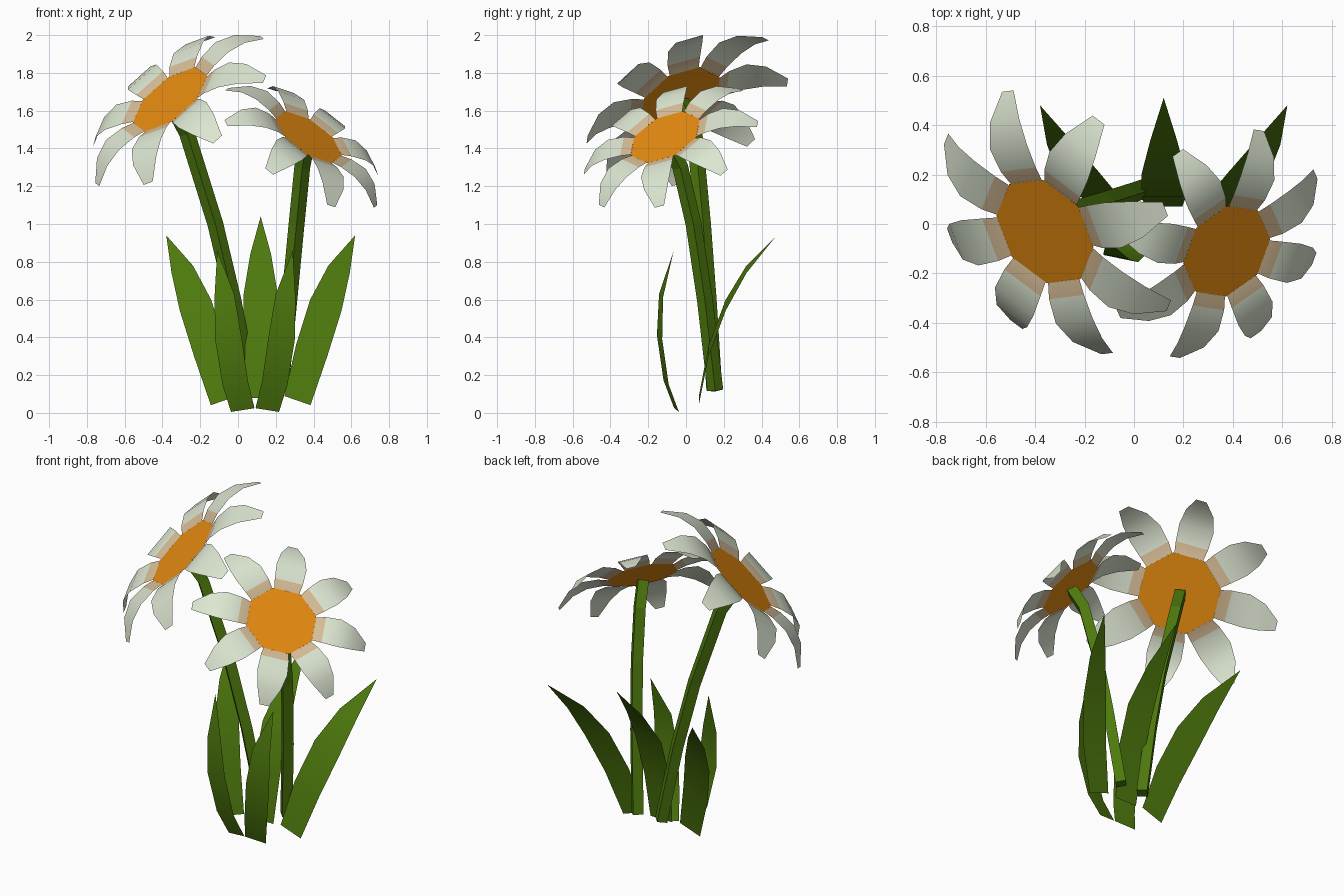
import bpy, math
from mathutils import Vector

if "Cube" in bpy.data.objects:
    bpy.data.objects.remove(bpy.data.objects["Cube"])


def material(name, rgb):
    m = bpy.data.materials.new(name)
    m.diffuse_color = (*rgb, 1)
    m.use_nodes = True
    m.node_tree.nodes["Principled BSDF"].inputs["Base Color"].default_value = m.diffuse_color
    return m


WHITE = material("petal_white", (0.72, 0.79, 0.64))
TAN = material("petal_base_tan", (0.68, 0.51, 0.31))
ORANGE = material("center_orange", (0.83, 0.27, 0.005))
GREEN = material("leaf_green", (0.075, 0.19, 0.004))


def build(name, verts, faces, mats, smooth=False, slots=None):
    me = bpy.data.meshes.new(name)
    me.from_pydata([tuple(v) for v in verts], [], faces)
    for m in mats:
        me.materials.append(m)
    for i, p in enumerate(me.polygons):
        p.use_smooth = smooth
        if slots:
            p.material_index = slots[i]
    ob = bpy.data.objects.new(name, me)
    bpy.context.collection.objects.link(ob)
    return ob


# petal rows: radius, half width, height above the disc plane
PETAL = [(0.222, 0.085, 0.0), (0.285, 0.095, 0.018), (0.39, 0.101, 0.025),
         (0.49, 0.080, -0.008), (0.587, 0.031, -0.088)]


def flower(tag, center, normal, toward, s):
    c, n = Vector(center), Vector(normal).normalized()
    u = Vector(toward)
    u = (u - n * u.dot(n)).normalized()
    v = n.cross(u)

    def direction(a):
        return u * math.cos(a) + v * math.sin(a)

    # orange octagon disc
    ring = [c + direction((k + 0.5) * math.pi / 4) * 0.24 * s for k in range(8)]
    build("flower_center_" + tag, ring, [tuple(range(8))], [ORANGE])
    # eight drooping petals, tan at the base
    verts, faces, slots = [], [], []
    for k in range(8):
        d = direction(k * math.pi / 4)
        side = n.cross(d)
        for i, (r, w, h) in enumerate(PETAL):
            if i:
                b = len(verts)
                faces.append((b - 2, b, b + 1, b - 1))
                slots.append(1 if i == 1 else 0)
            p = c + (d * r + n * h) * s
            verts += [p - side * w * s, p + side * w * s]
    build("petals_" + tag, verts, faces, [WHITE, TAN], True, slots)


def stem(tag, path, r=0.042):
    # four-sided stem swept along the path
    pts = [Vector(p) for p in path]
    verts, faces = [], []
    for i, p in enumerate(pts):
        t = (pts[min(i + 1, len(pts) - 1)] - pts[max(i - 1, 0)]).normalized()
        ax = Vector((0, 1, 0)).cross(t).normalized()
        ay = t.cross(ax)
        for k in range(4):
            a = k * math.pi / 2
            verts.append(p + (ax * math.cos(a) + ay * math.sin(a)) * r)
            if i:
                b, j = 4 * (i - 1), (k + 1) % 4
                faces.append((b + k, b + j, b + 4 + j, b + 4 + k))
    faces += [(3, 2, 1, 0), tuple(range(len(verts) - 4, len(verts)))]
    build("stem_" + tag, verts, faces, [GREEN])


def leaf(tag, path, widths, twist=0.0):
    # curved blade ending in a point; twist turns its right edge back
    pts = [Vector(p) for p in path]
    lean = pts[-1] - pts[0]
    side = Vector((lean.z, 0, -lean.x)).normalized() + Vector((0, twist, 0))
    verts, faces = [], []
    for p, w in zip(pts, widths):
        verts += [p - side * w, p + side * w]
    for i in range(len(widths) - 1):
        b = 2 * i
        faces.append((b, b + 1, b + 3, b + 2))
    verts.append(pts[-1])
    m = len(verts)
    faces.append((m - 3, m - 2, m - 1))
    build("leaf_" + tag, verts, faces, [GREEN], True)


flower("left", (-0.36, -0.03, 1.66), (-0.576, -0.418, 0.702), (0.49, 0.09, 0.335), 1.0)
flower("right", (0.375, -0.11, 1.46), (0.528, -0.40, 0.748), (-0.425, 0.085, 0.265), 0.86)

stem("left", [(0.065, 0.15, 0.12), (-0.025, 0.12, 0.6), (-0.12, 0.09, 1.0),
              (-0.27, 0.045, 1.48), (-0.36, -0.025, 1.65)])
stem("right", [(0.225, 0.155, 0.12), (0.272, 0.10, 0.6), (0.31, 0.04, 1.0),
               (0.34, -0.03, 1.3), (0.367, -0.10, 1.435)])

BACK, FRONT = 0.12, 0.09  # x about which each leaf pair mirrors
for tag, sgn in (("left", -1), ("right", 1)):
    leaf("back_" + tag,
         [(BACK + sgn * dx, y, z) for dx, y, z in (
             (0.195, 0.068, 0.065), (0.27, 0.12, 0.33), (0.345, 0.21, 0.57),
             (0.415, 0.32, 0.76), (0.50, 0.48, 0.94))],
         [0.073, 0.088, 0.088, 0.060])
    leaf("front_" + tag,
         [(FRONT + sgn * dx, y, z) for dx, y, z in (
             (0.065, -0.05, 0.015), (0.105, -0.105, 0.16), (0.142, -0.14, 0.40),
             (0.162, -0.132, 0.62), (0.20, -0.065, 0.86))],
         [0.063, 0.068, 0.070, 0.053], sgn * 0.2)
leaf("back_middle", [(BACK, 0.07, 0.08), (BACK, 0.11, 0.36), (BACK, 0.20, 0.63),
                     (BACK, 0.335, 0.84), (BACK, 0.51, 1.04)],
     [0.075, 0.09, 0.09, 0.055])
